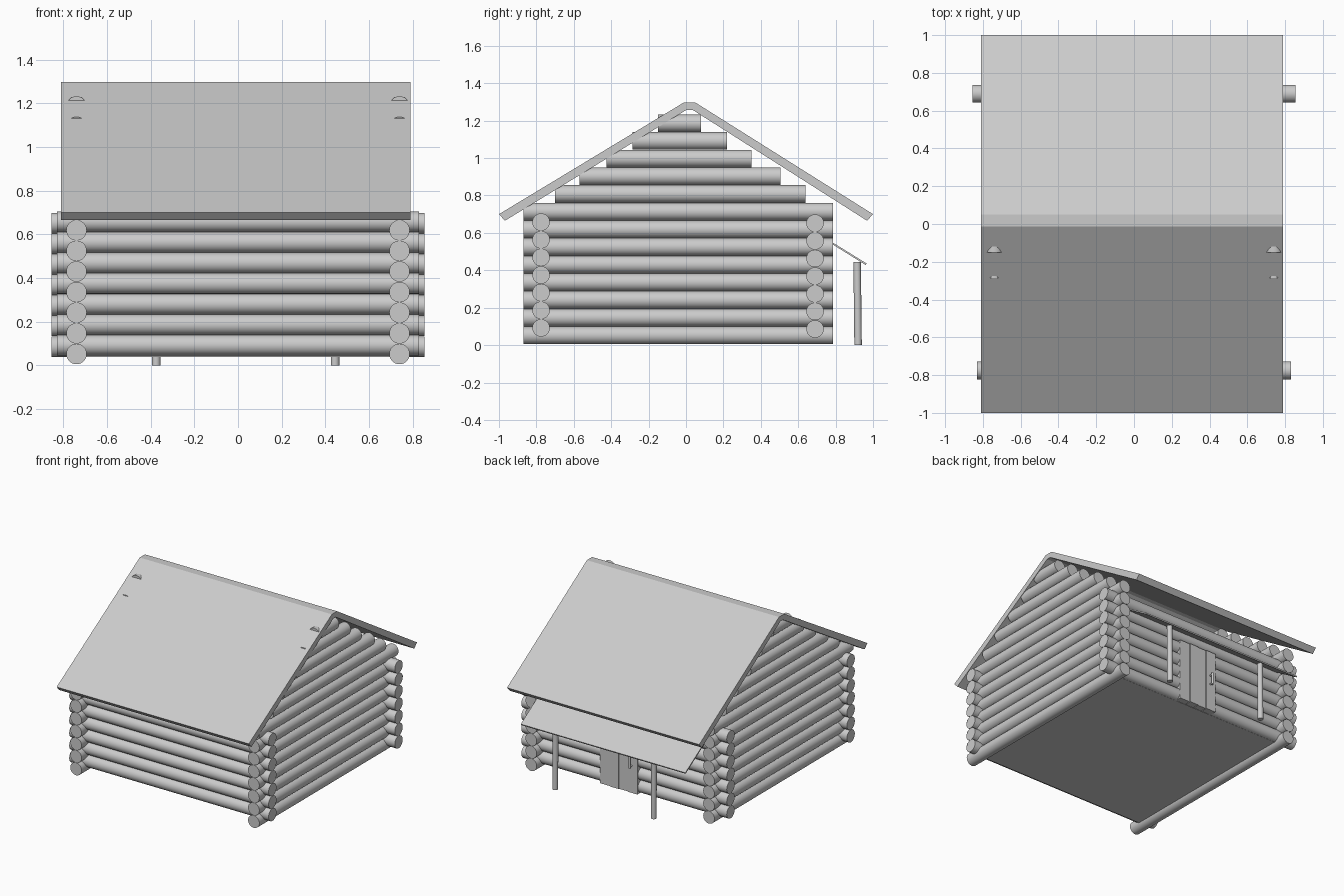
import bpy, bmesh, math
from mathutils import Vector

if "Cube" in bpy.data.objects:
    bpy.data.objects.remove(bpy.data.objects["Cube"])

R = 0.047      # log radius
STEP = 0.0945  # log spacing


def log(name, a, b, r=R, sides=28):
    """Round bar between two points, smooth with sharp ends."""
    a, b = Vector(a), Vector(b)
    d = b - a
    bpy.ops.mesh.primitive_cylinder_add(vertices=sides, radius=r, depth=d.length,
                                        location=(a + b) / 2,
                                        rotation=d.to_track_quat('Z', 'Y').to_euler())
    o = bpy.context.object
    o.name = name
    bpy.ops.object.shade_smooth_by_angle(angle=math.radians(40))
    return o


def box(name, lo, hi):
    lo, hi = Vector(lo), Vector(hi)
    bpy.ops.mesh.primitive_cube_add(size=1, location=(lo + hi) / 2)
    o = bpy.context.object
    o.name = name
    o.scale = hi - lo
    return o


def extrude_x(name, profile, x0, x1):
    """Extrude a (y, z) outline along x."""
    bm = bmesh.new()
    f = bm.faces.new([bm.verts.new((x0, y, z)) for y, z in profile])
    ext = bmesh.ops.extrude_face_region(bm, geom=[f])
    moved = [v for v in ext['geom'] if isinstance(v, bmesh.types.BMVert)]
    bmesh.ops.translate(bm, verts=moved, vec=(x1 - x0, 0, 0))
    bmesh.ops.recalc_face_normals(bm, faces=bm.faces)
    me = bpy.data.meshes.new(name)
    bm.to_mesh(me)
    bm.free()
    o = bpy.data.objects.new(name, me)
    bpy.context.collection.objects.link(o)
    return o


# Side walls with stepped gables
gable = [(-0.70, 0.64), (-0.57, 0.505), (-0.425, 0.35), (-0.285, 0.22), (-0.15, 0.08)]
for x, side in ((-0.74, "left"), (0.74, "right")):
    for i in range(8):
        z = 0.052 + i * STEP
        log(f"{side}_wall_log_{i}", (x, -0.87, z), (x, 0.785, z))
    for i, (y0, y1) in enumerate(gable):
        z = 0.052 + (8 + i) * STEP
        log(f"{side}_gable_log_{i}", (x, y0, z), (x, y1, z))

# Front wall, and back wall split around the doorway
for i in range(7):
    z = 0.092 + i * 0.0943
    log(f"front_wall_log_{i}", (-0.83, -0.775, z), (0.83, -0.775, z))
    z -= 0.006
    if i < 5:
        log(f"back_wall_log_right_{i}", (0.19, 0.69, z), (0.855, 0.69, z))
        log(f"back_wall_log_left_{i}", (-0.855, 0.69, z), (-0.105, 0.69, z))
    else:
        log(f"back_wall_log_{i}", (-0.855, 0.69, z), (0.855, 0.69, z))

# Floor
box("floor", (-0.74, -0.775, 0.038), (0.74, 0.69, 0.055))

# Main roof
extrude_x("roof", [(-1, 0.70), (-0.012, 1.297), (0.05, 1.297), (1, 0.70),
                   (0.968, 0.665), (0.035, 1.258), (0.003, 1.258), (-0.968, 0.665)],
          -0.81, 0.79)

# Porch roof and posts at the back
extrude_x("porch_roof", [(0.72, 0.578), (0.72, 0.588), (0.965, 0.437), (0.961, 0.428)],
          -0.67, 0.70)
for x in (-0.375, 0.445):
    log("porch_post", (x, 0.92, 0), (x, 0.915, 0.445), 0.02, 16)

# Plank door and handle
planks = [(0.20, 0.115, 0.738), (0.113, 0.042, 0.743), (0.04, -0.031, 0.738),
          (-0.033, -0.115, 0.743)]
for i, (x1, x0, y) in enumerate(planks):
    box(f"door_plank_{i}", (x0, 0.69, 0.04), (x1, y, 0.505))
log("door_handle", (-0.068, 0.768, 0.235), (-0.068, 0.768, 0.325), 0.008, 12)
for z in (0.245, 0.315):
    log("handle_mount", (-0.068, 0.735, z), (-0.068, 0.77, z), 0.006, 10)
